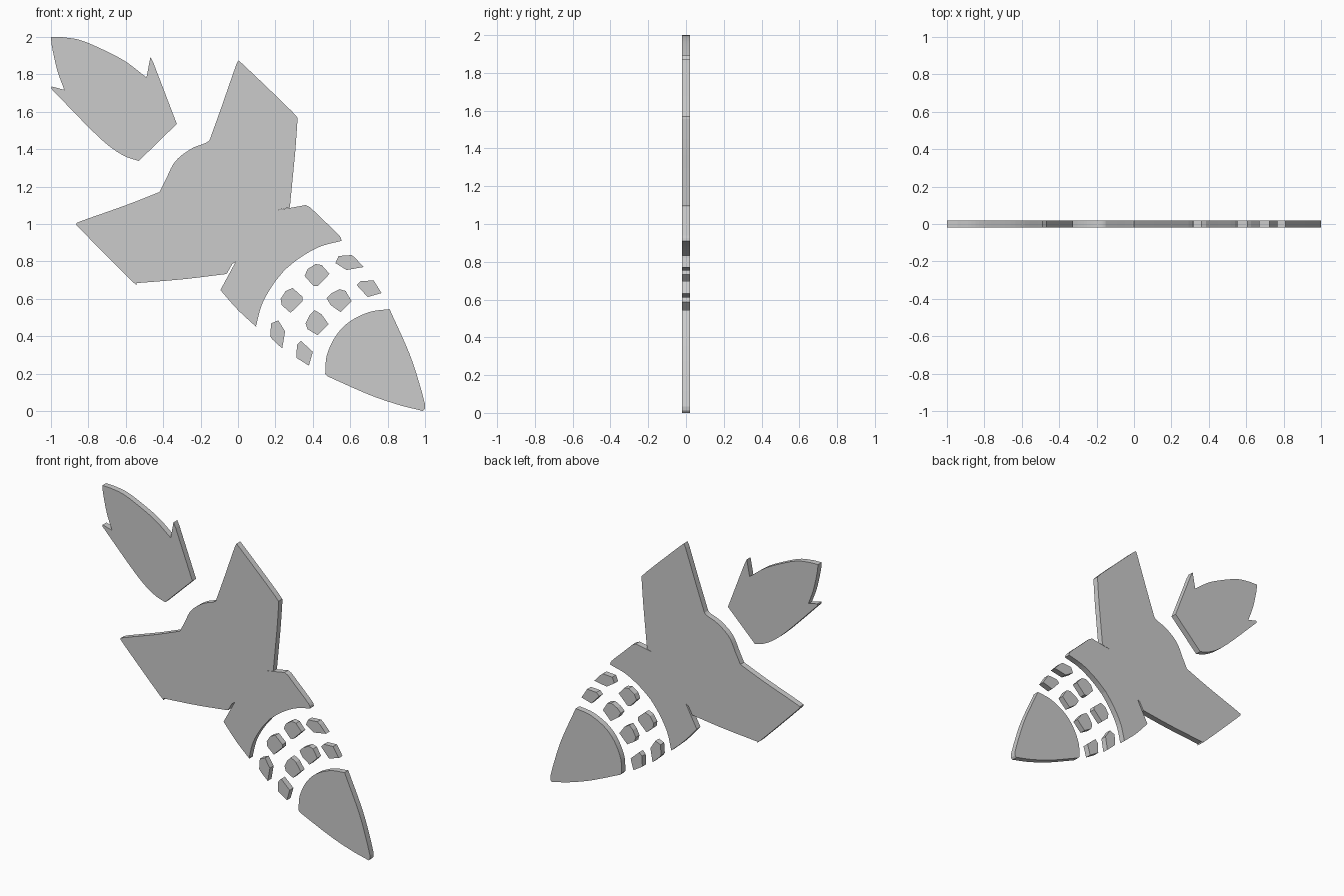
import bpy, bmesh
from mathutils import Vector

HALF = 0.02  # half thickness of the flat plates


def curve(pts, n=5):
    """Smooth curve passing through the given points."""
    p = [Vector(q) for q in pts]
    p = [2 * p[0] - p[1]] + p + [2 * p[-1] - p[-2]]
    out = []
    for i in range(1, len(p) - 2):
        a, b, c, d = p[i - 1:i + 3]
        for k in range(n):
            t = k / n
            out.append(tuple(0.5 * (2 * b + (c - a) * t + (2 * a - 5 * b + 4 * c - d) * t * t
                                    + (3 * b - a - 3 * c + d) * t ** 3)))
    return out + [tuple(pts[-1])]


def mirrored(pts, c):
    """Reflect across the diagonal rocket axis x + z = c."""
    return [(c - z, c - x) for x, z in reversed(pts)]


def plate(name, outline):
    """Extrude a front-view outline through the plate thickness."""
    pts = []
    for q in outline:
        if not pts or (Vector(q) - Vector(pts[-1])).length > 1e-4:
            pts.append(q)
    bm = bmesh.new()
    face = bm.faces.new([bm.verts.new((x, -HALF, z)) for x, z in pts])
    ext = bmesh.ops.extrude_face_region(bm, geom=[face])
    moved = [v for v in ext["geom"] if isinstance(v, bmesh.types.BMVert)]
    bmesh.ops.translate(bm, verts=moved, vec=(0, 2 * HALF, 0))
    bmesh.ops.recalc_face_normals(bm, faces=bm.faces)
    me = bpy.data.meshes.new(name)
    bm.to_mesh(me)
    bm.free()
    ob = bpy.data.objects.new(name, me)
    bpy.context.collection.objects.link(ob)
    return ob


# Nose cone: curved flanks, rounded back
nose = curve([(0.81, 0.545), (0.915, 0.31), (0.97, 0.145), (1.0, 0.035)])
nose += [(0.998, 0.012), (0.988, 0.0)]
nose += curve([(0.968, 0.006), (0.86, 0.033), (0.70, 0.088), (0.478, 0.186)])
nose += curve([(0.466, 0.2), (0.475, 0.3), (0.524, 0.404), (0.596, 0.478), (0.703, 0.53), (0.81, 0.545)])
plate("nose_cone", nose[:-1])

# Body with two swept fins
body = curve([(-0.42, 1.171), (-0.385, 1.24), (-0.335, 1.335), (-0.25, 1.402), (-0.175, 1.432), (-0.152, 1.448)])
body += curve([(-0.152, 1.448), (-0.09, 1.62), (-0.01, 1.85), (0.003, 1.87)], 2)
body += curve([(0.003, 1.87), (0.03, 1.85), (0.29, 1.6), (0.318, 1.556)], 3)
body += curve([(0.318, 1.556), (0.307, 1.4), (0.297, 1.294), (0.277, 1.088)], 3)
body += [(0.2, 1.073), (0.28, 1.086), (0.361, 1.101), (0.385, 1.09)]
body += curve([(0.385, 1.09), (0.45, 1.027), (0.54, 0.94), (0.553, 0.91)], 3)
front = curve([(0.553, 0.91), (0.436, 0.878), (0.329, 0.818), (0.25, 0.755)])
body += front + mirrored(front, 1.006)
body += curve([(0.099, 0.449), (0.0, 0.54), (-0.094, 0.647)], 3)
body += [(-0.013, 0.797), (-0.03, 0.787), (-0.061, 0.733)]
body += curve([(-0.061, 0.733), (-0.29, 0.705), (-0.543, 0.684)], 3)
body += curve([(-0.543, 0.684), (-0.57, 0.697), (-0.84, 0.97), (-0.864, 1.0)], 3)
body += curve([(-0.864, 1.0), (-0.84, 1.015), (-0.6, 1.1), (-0.42, 1.171)], 3)
plate("body_and_fins", body[:-1])

# Exhaust flame with two barbs
flame = [(-1.0, 2.0)] + curve([(-0.944, 1.999), (-0.848, 1.984), (-0.741, 1.941), (-0.607, 1.872), (-0.489, 1.783)])
flame += [(-0.468, 1.893), (-0.452, 1.861), (-0.327, 1.535), (-0.53, 1.337)]
flame += curve([(-0.53, 1.337), (-0.602, 1.361), (-0.687, 1.415), (-0.794, 1.513), (-0.997, 1.722)])
flame += [(-0.997, 1.735)]
flame += curve([(-0.928, 1.717), (-0.965, 1.818), (-0.992, 1.936), (-1.0, 1.995)])
plate("flame", flame)

# Hull tiles: four outlines, each mirrored across the rocket axis
tiles = {
    "rear_outer": (1.006, [(0.521, 0.791), (0.537, 0.829), (0.607, 0.834), (0.625, 0.82), (0.671, 0.77), (0.58, 0.754)]),
    "rear_inner": (1.014, [(0.356, 0.722), (0.372, 0.759), (0.414, 0.786), (0.447, 0.781), (0.489, 0.733),
                           (0.425, 0.668), (0.404, 0.668)]),
    "front_inner": (1.013, [(0.473, 0.604), (0.5, 0.63), (0.543, 0.652), (0.575, 0.642), (0.607, 0.588),
                            (0.548, 0.529), (0.495, 0.567)]),
    "front_outer": (1.01, [(0.634, 0.674), (0.655, 0.695), (0.725, 0.698), (0.767, 0.631), (0.693, 0.61)]),
}
for name, (c, pts) in tiles.items():
    plate("hull_tile_" + name + "_upper", pts)
    plate("hull_tile_" + name + "_lower", mirrored(pts, c))
